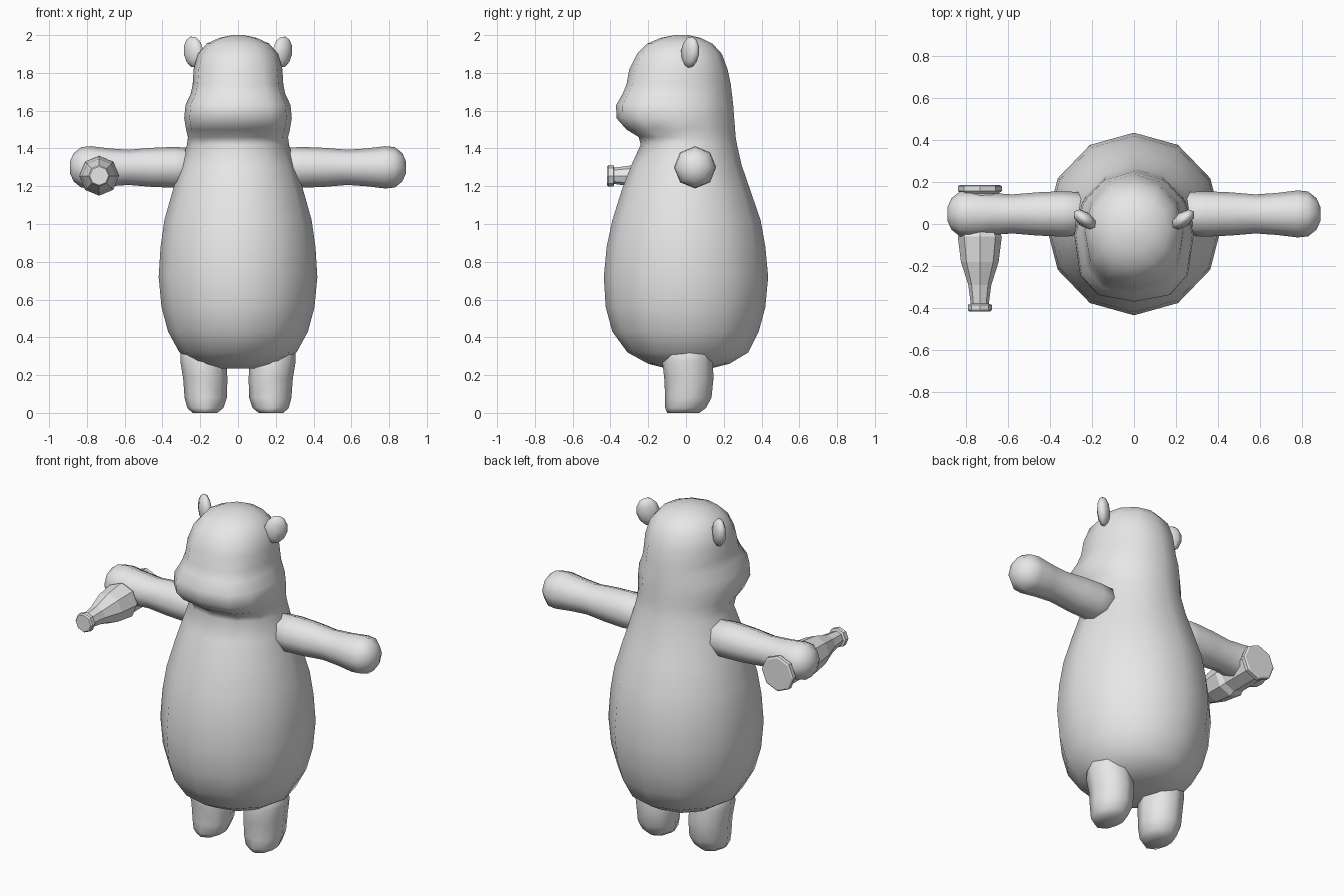
import bpy, bmesh, math
from math import sin, cos, pi
from mathutils import Vector, Matrix

if "Cube" in bpy.data.objects:
    bpy.data.objects.remove(bpy.data.objects["Cube"], do_unlink=True)

grey = bpy.data.materials.new("plain grey")
grey.use_nodes = True
GREY = (0.8, 0.8, 0.8, 1)
grey.diffuse_color = GREY
grey.node_tree.nodes["Principled BSDF"].inputs["Base Color"].default_value = GREY


def finish(name, bm, smooth=True):
    bmesh.ops.recalc_face_normals(bm, faces=bm.faces)
    mesh = bpy.data.meshes.new(name)
    bm.to_mesh(mesh)
    bm.free()
    mesh.materials.append(grey)
    for p in mesh.polygons:
        p.use_smooth = smooth
    obj = bpy.data.objects.new(name, mesh)
    bpy.context.collection.objects.link(obj)
    return obj


def loft(name, rings, smooth=True):
    """Skin a list of equal-length point rings and close both ends."""
    bm = bmesh.new()
    loops = [[bm.verts.new(p) for p in ring] for ring in rings]
    n = len(loops[0])
    for a, b in zip(loops, loops[1:]):
        for i in range(n):
            j = (i + 1) % n
            bm.faces.new((a[i], a[j], b[j], b[i]))
    bm.faces.new(loops[0])
    bm.faces.new(loops[-1])
    return finish(name, bm, smooth)


def power(v, e):
    return math.copysign(abs(v) ** e, v)


def body_ring(z, half, front, back, widest, e):
    """Egg-shaped ring; e below 1 squares off the front half."""
    ring = []
    for i in range(12):
        s, c = sin(i * pi / 6), cos(i * pi / 6)
        if s < -0.01:
            ring.append((half * power(c, e), widest + (widest - front) * power(s, e), z))
        else:
            ring.append((half * c, widest + (back - widest) * s, z))
    return ring


# Body, neck, muzzle and head: height, half width, front, back, widest y, squareness
body = [
    (0.235, 0.13, -0.10, 0.13, 0.01, 1), (0.26, 0.22, -0.20, 0.23, 0.01, 1),
    (0.32, 0.31, -0.31, 0.33, 0, 1), (0.43, 0.37, -0.39, 0.385, 0, 1),
    (0.56, 0.405, -0.425, 0.42, 0, 1), (0.72, 0.42, -0.435, 0.435, 0, 1),
    (0.88, 0.41, -0.42, 0.42, 0, 1), (1.02, 0.39, -0.39, 0.395, 0, 1),
    (1.18, 0.345, -0.34, 0.34, 0, 1), (1.31, 0.305, -0.29, 0.295, 0, 1),
    (1.42, 0.27, -0.24, 0.27, 0.01, 0.95), (1.46, 0.265, -0.25, 0.263, 0, 0.85),
    (1.50, 0.275, -0.315, 0.26, -0.03, 0.75), (1.56, 0.285, -0.368, 0.255, -0.05, 0.72),
    (1.63, 0.278, -0.37, 0.25, -0.05, 0.72), (1.69, 0.25, -0.335, 0.243, -0.04, 0.75),
    (1.74, 0.24, -0.315, 0.237, -0.03, 0.8), (1.82, 0.235, -0.30, 0.22, -0.03, 0.85),
    (1.90, 0.212, -0.26, 0.19, -0.03, 0.9), (1.955, 0.165, -0.205, 0.14, -0.03, 0.95),
    (1.985, 0.10, -0.135, 0.08, -0.03, 1), (2.0, 0.03, -0.06, 0.01, -0.03, 1),
]
loft("body", [body_ring(*r) for r in body])

# Arms: distance out, radius
arm = [(0.18, 0.10), (0.34, 0.108), (0.46, 0.103), (0.58, 0.093), (0.68, 0.10),
       (0.78, 0.112), (0.83, 0.107), (0.87, 0.075), (0.89, 0.03)]
# Legs: height, centre x, half width, front, back
leg = [(0, 0.175, 0.065, -0.10, 0.07), (0.025, 0.173, 0.095, -0.11, 0.105),
       (0.08, 0.171, 0.112, -0.11, 0.135), (0.18, 0.173, 0.117, -0.115, 0.145),
       (0.27, 0.183, 0.122, -0.125, 0.143), (0.33, 0.187, 0.118, -0.105, 0.13),
       (0.40, 0.18, 0.07, -0.06, 0.08)]
turns = [i * pi / 4 for i in range(8)]

for side, word in ((1, "left"), (-1, "right")):
    loft(word + "_arm", [[(side * x, 0.048 + r * cos(t), 1.3 + r * sin(t)) for t in turns]
                         for x, r in arm])
    loft(word + "_leg", [[(side * (x + w * cos(t)), (f + b) / 2 + (b - f) / 2 * sin(t), z)
                          for t in turns] for z, x, w, f, b in leg])
    # Ear: a flattened ball turned outward
    bm = bmesh.new()
    bmesh.ops.create_uvsphere(bm, u_segments=8, v_segments=6, radius=1)
    shape = (Matrix.Translation((side * 0.235, 0.022, 1.91))
             @ Matrix.Rotation(side * math.radians(37), 4, "Z")
             @ Matrix.Rotation(side * math.radians(12), 4, "Y")
             @ Matrix.Diagonal((0.065, 0.036, 0.084, 1)))
    bm.transform(shape)
    finish(word + "_ear", bm)

# Faceted bottle held in the right hand: y position, radius
bottle = [(0.185, 0.095), (0.18, 0.105), (0.158, 0.105), (0.145, 0.09), (0.07, 0.09),
          (-0.03, 0.09), (-0.06, 0.105), (-0.18, 0.09), (-0.29, 0.055), (-0.38, 0.043),
          (-0.385, 0.057), (-0.41, 0.057), (-0.418, 0.05)]
loft("bottle", [[(-0.735 + r * cos(t), y, 1.255 + r * sin(t)) for t in turns]
                for y, r in bottle], smooth=False)
